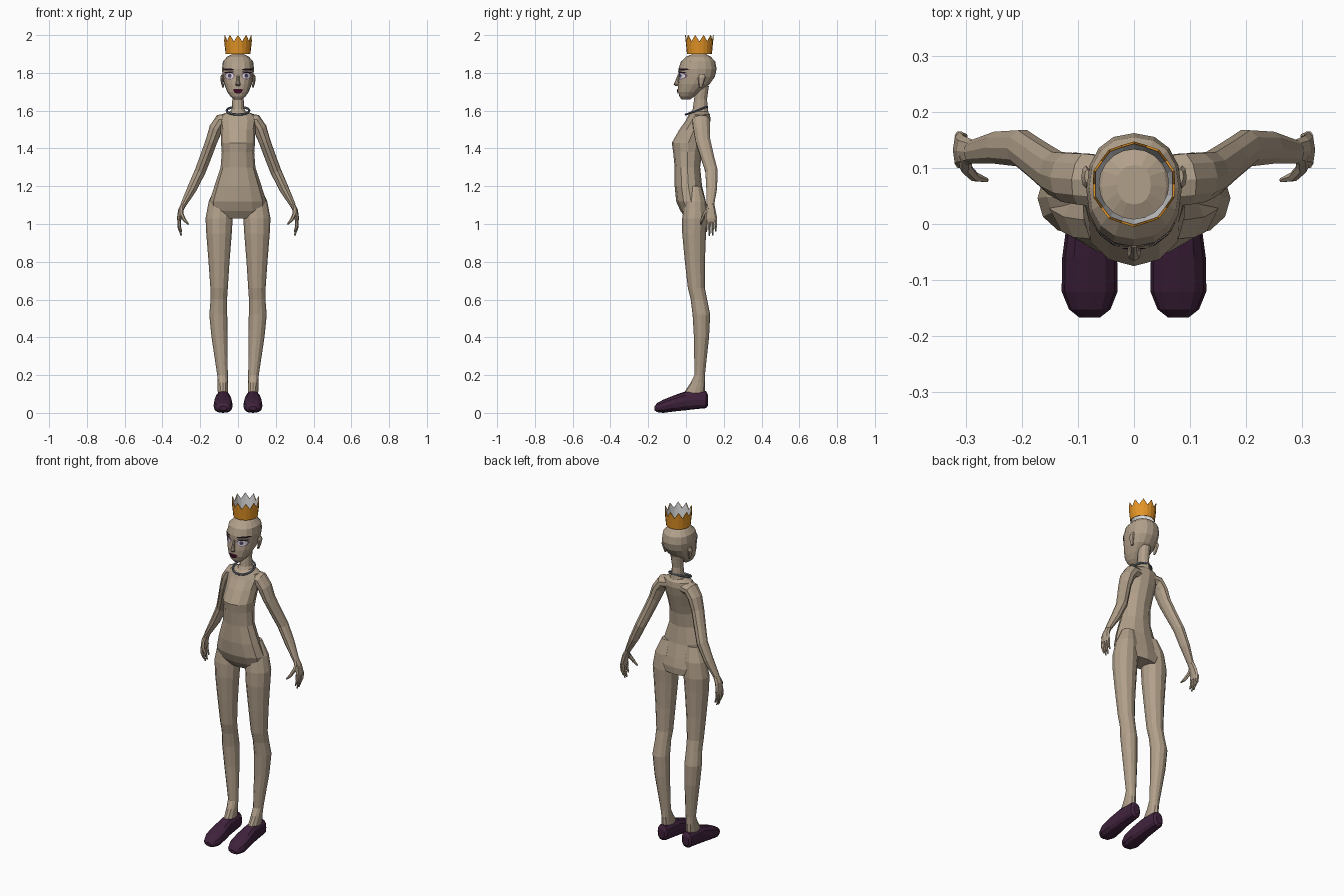
import bpy, bmesh, math
from mathutils import Vector
from mathutils.bvhtree import BVHTree

default_cube = bpy.data.objects.get("Cube")
if default_cube:
    bpy.data.objects.remove(default_cube, do_unlink=True)

X, Y, Z = Vector((1, 0, 0)), Vector((0, 1, 0)), Vector((0, 0, 1))


def material(name, red, green, blue):
    mat = bpy.data.materials.new(name)
    mat.use_nodes = True
    mat.diffuse_color = (red, green, blue, 1)
    mat.node_tree.nodes["Principled BSDF"].inputs["Base Color"].default_value = (red, green, blue, 1)
    return mat


skin = material("skin", 0.44, 0.35, 0.255)
gold = material("gold", 0.78, 0.3, 0.02)
silver = material("silver", 0.7, 0.7, 0.7)
plum = material("plum_shoe", 0.05, 0.016, 0.045)
lip = material("dark_lip", 0.05, 0.004, 0.02)
brow = material("brow", 0.012, 0.006, 0.01)
white = material("eye_white", 0.8, 0.8, 0.85)
iris = material("iris", 0.1, 0.07, 0.16)
mauve = material("mauve_eyelid", 0.2, 0.1, 0.16)
chain = material("necklace_grey", 0.15, 0.18, 0.22)


def finish(name, bm, *mats):
    bmesh.ops.recalc_face_normals(bm, faces=bm.faces)
    mesh = bpy.data.meshes.new(name)
    bm.to_mesh(mesh)
    bm.free()
    for mat in mats:
        mesh.materials.append(mat)
    obj = bpy.data.objects.new(name, mesh)
    bpy.context.collection.objects.link(obj)
    return obj


def loft(name, mat, rings, axis=None, ref=Y, sides=12, power=1.0, mirror=1):
    """Skin rings of (x, y, z, half width, half depth); axis fixes the ring plane."""
    bm = bmesh.new()
    centres = [Vector(r[:3]) for r in rings]
    loops = []
    for i, ring in enumerate(rings):
        tangent = axis or (centres[min(i + 1, len(rings) - 1)] - centres[max(i - 1, 0)]).normalized()
        u = ref.cross(tangent).normalized()
        v = tangent.cross(u)
        loop = []
        for k in range(sides):
            angle = math.tau * k / sides
            c, s = (math.copysign(abs(w) ** power, w) for w in (math.cos(angle), math.sin(angle)))
            p = centres[i] + u * c * ring[3] + v * s * ring[4]
            loop.append(bm.verts.new((p.x * mirror, p.y, p.z)))
        loops.append(loop)
    for a, b in zip(loops, loops[1:]):
        for k in range(sides):
            n = (k + 1) % sides
            bm.faces.new((a[k], a[n], b[n], b[k]))
    bm.faces.new(loops[0])
    bm.faces.new(loops[-1])
    return finish(name, bm, mat)


def level(z, x0, x1, front, back):
    """Horizontal ring from its extents."""
    return ((x0 + x1) / 2, (front + back) / 2, z, (x1 - x0) / 2, (back - front) / 2)


# Torso from crotch to collar
torso = [(1.03, .11, .0, .112), (1.07, .148, -.03, .115), (1.12, .15, -.052, .105),
         (1.2, .125, -.06, .085), (1.3, .092, -.06, .075), (1.38, .086, -.068, .085),
         (1.43, .09, -.075, .1), (1.5, .092, -.035, .12), (1.55, .1, 0, .13),
         (1.58, .085, .015, .127), (1.595, .05, .03, .115)]
loft("torso", skin, [level(z, -w, w, f, b) for z, w, f, b in torso], axis=Z)

# Neck and head
loft("neck", skin, [(0, .07, 1.58, .05, .05), (0, .076, 1.61, .033, .04),
                    (0, .077, 1.66, .03, .034), (0, .085, 1.73, .035, .036)], axis=Z)
skull = [(1.658, .02, -.022, .02), (1.675, .04, -.035, .045), (1.7, .057, -.042, .075),
         (1.74, .073, -.043, .125), (1.78, .081, -.038, .153), (1.82, .085, -.04, .162),
         (1.86, .08, -.027, .155), (1.885, .058, 0, .132), (1.9, .03, .035, .105)]
head = loft("head", skin, [level(z, -w, w, f, b) for z, w, f, b in skull],
            axis=Z, sides=16, power=.88)
loft("nose", skin, [(0, -.036, 1.795, .006, .006), (0, -.045, 1.76, .008, .011),
                    (0, -.05, 1.74, .013, .016), (0, -.045, 1.73, .01, .011)], axis=Z, sides=8)

# Painted face plates that follow the head surface
head_tree = BVHTree.FromPolygons([v.co for v in head.data.vertices],
                                 [p.vertices for p in head.data.polygons])


def plate(name, mat, x, z, half_w, half_h, lift, slope=0):
    bm = bmesh.new()
    cols, rows = 12, 4
    grid = []
    for i in range(cols + 1):
        u = -math.cos(math.pi * i / cols)
        height = half_h * math.sqrt(max(0.004, 1 - u * u))
        column = []
        for j in range(rows + 1):
            px = x + half_w * u
            pz = z + slope * u + height * (2 * j / rows - 1)
            hit = head_tree.ray_cast(Vector((px, -1, pz)), Y)[0]
            column.append(bm.verts.new((px, hit.y - lift, pz)))
        grid.append(column)
    for a, b in zip(grid, grid[1:]):
        for j in range(rows):
            bm.faces.new((a[j], b[j], b[j + 1], a[j + 1]))
    obj = finish(name, bm, mat)
    if obj.data.polygons[0].normal.y > 0:
        obj.data.flip_normals()


plate("upper_lip", lip, 0, 1.709, .027, .007, .004)
plate("lower_lip", lip, 0, 1.701, .022, .01, .005)

for side, s in (("left", 1), ("right", -1)):
    plate(side + "_eyelid", mauve, s * .045, 1.786, .027, .021, .002)
    plate(side + "_eye_white", white, s * .045, 1.784, .022, .015, .004)
    plate(side + "_iris", iris, s * .044, 1.785, .009, .011, .006)
    plate(side + "_lashes", brow, s * .047, 1.803, .026, .004, .006, s * -.002)
    plate(side + "_eyebrow", brow, s * .051, 1.818, .029, .006, .005, s * .001)
    loft(side + "_ear", skin, [(.078, .078, 1.722, .005, .008), (.083, .08, 1.745, .007, .014),
                               (.086, .084, 1.775, .008, .02), (.083, .085, 1.792, .005, .012)],
         axis=Z, sides=8, mirror=s)

    # Arm
    loft(side + "_arm", skin, [(.05, .075, 1.55, .036, .048), (.09, .08, 1.545, .038, .048),
                               (.117, .083, 1.505, .036, .046), (.14, .09, 1.44, .031, .041),
                               (.173, .115, 1.35, .03, .036), (.2, .135, 1.28, .029, .034),
                               (.242, .136, 1.19, .026, .03), (.29, .128, 1.1, .015, .021)],
         sides=10, mirror=s)

    # Hand with four fingers and a thumb
    loft(side + "_palm", skin, [(.285, .129, 1.11, .014, .02), (.304, .13, 1.07, .014, .027),
                                (.311, .132, 1.03, .012, .033), (.311, .132, 1.01, .009, .031)],
         sides=8, mirror=s)
    for name, y, tip in (("index", .108, .958), ("middle", .124, .938),
                         ("ring", .141, .94), ("little", .157, .962)):
        loft(f"{side}_{name}_finger", skin, [(.311, y, 1.025, .009, .009),
                                             (.311, y, (tip + 1.02) / 2, .008, .008),
                                             (.3, y, tip, .004, .004)], sides=6, mirror=s)
    loft(side + "_thumb", skin, [(.3, .12, 1.085, .012, .012), (.3, .1, 1.055, .011, .011),
                                 (.284, .084, 1.022, .009, .009), (.262, .078, .998, .004, .004)],
         sides=6, mirror=s)

    # Leg
    leg = [(1.2, .04, .118, .015, .08), (1.12, .03, .155, -.008, .105), (1.03, .028, .172, -.02, .112),
           (.95, .033, .168, -.02, .106), (.8, .045, .156, -.006, .1), (.66, .054, .146, .01, .1),
           (.6, .058, .145, .025, .112), (.52, .057, .152, .035, .128), (.4, .056, .14, .042, .122),
           (.2, .054, .11, .045, .1), (.16, .053, .108, .025, .1), (.1, .052, .107, -.015, .1)]
    loft(side + "_leg", skin, [level(*ring) for ring in leg], axis=Z, mirror=s)

    # Shoe, heel to toe
    shoe = [(.117, .02, .04, .095), (.106, .032, .025, .115), (.05, .038, .02, .117),
            (0, .041, .014, .115), (-.06, .049, .008, .094), (-.12, .05, 0, .07),
            (-.152, .037, .004, .053), (-.167, .018, .014, .034)]
    loft(side + "_shoe", plum, [(.079, y, (low + top) / 2, w, (top - low) / 2)
                                for y, w, low, top in shoe],
         axis=-Y, ref=Z, power=.8, mirror=s)

# Necklace
bpy.ops.mesh.primitive_torus_add(major_segments=24, minor_segments=6, major_radius=.06,
                                 minor_radius=.006, location=(0, .055, 1.6),
                                 rotation=(math.radians(20), 0, 0))
necklace = bpy.context.object
necklace.name = "necklace"
necklace.data.materials.append(chain)

# Crown with ten points, gold outside and silver inside
bm = bmesh.new()
points = 10
base, middle, rim = [], [], []
for k in range(points * 2):
    angle = math.tau * k / (points * 2) + math.pi / 2
    peak = k % 2 == 0
    for loop, radius, z in ((base, .066, 1.9), (middle, .069, 1.93),
                            (rim, .076 if peak else .073, 2.0 if peak else 1.966)):
        loop.append(bm.verts.new((radius * math.cos(angle), .071 + radius * math.sin(angle), z)))
for low, high in ((base, middle), (middle, rim)):
    for k in range(points * 2):
        n = (k + 1) % (points * 2)
        bm.faces.new((low[k], low[n], high[n], high[k]))
crown = finish("crown", bm, gold, silver)
if crown.data.polygons[0].normal.dot(crown.data.polygons[0].center - Vector((0, .071, 1.9))) < 0:
    crown.data.flip_normals()
wall = crown.modifiers.new("wall", "SOLIDIFY")
wall.thickness = .004
wall.offset = -1
wall.material_offset = 1
wall.material_offset_rim = 0
